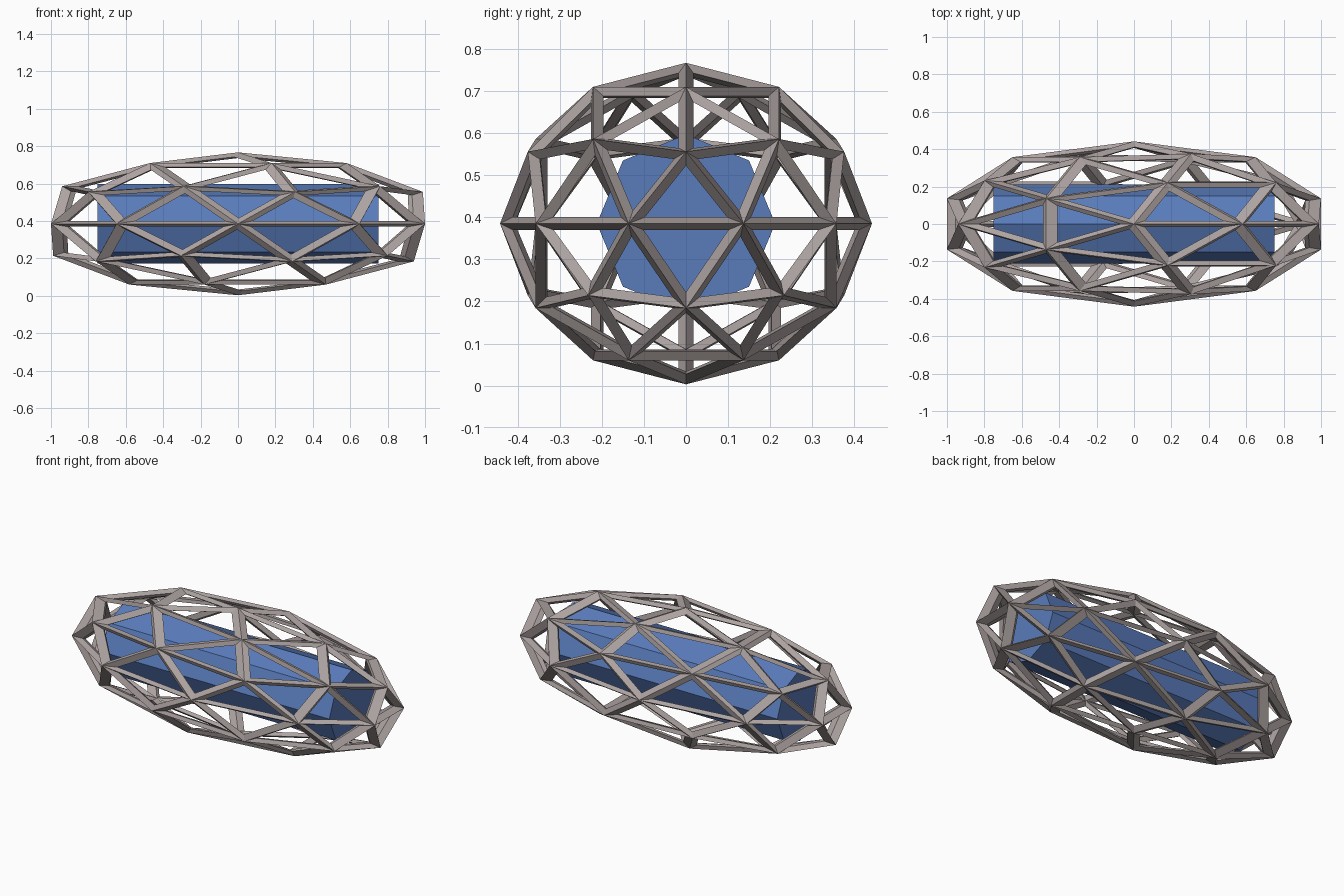
import bpy, math
from mathutils import Matrix

if "Cube" in bpy.data.objects:
    bpy.data.objects.remove(bpy.data.objects["Cube"])

CZ = 0.385                      # height of the centre line
SX, SY, SZ = 1.105, 0.442, 0.382  # outer half sizes of the stretched sphere
T = 0.08                        # strut thickness before stretching


def material(obj, name, rgb):
    m = bpy.data.materials.new(name)
    m.diffuse_color = (*rgb, 1)
    m.use_nodes = True
    m.node_tree.nodes["Principled BSDF"].inputs["Base Color"].default_value = m.diffuse_color
    obj.data.materials.append(m)


# Lattice cage: low-poly icosphere with flattened ends, turned to struts
bpy.ops.mesh.primitive_ico_sphere_add(subdivisions=2, radius=1)
cage = bpy.context.object
cage.name = "lattice_cage"
for v in cage.data.vertices:
    v.co.x = max(-0.905, min(0.905, v.co.x))
wire = cage.modifiers.new("struts", 'WIREFRAME')
wire.thickness = T
wire.offset = -1                # keep the outer ridges on the sphere
wire.use_even_offset = True
bpy.ops.object.modifier_apply(modifier="struts")
cage.data.transform(Matrix.Translation((0, 0, CZ)) @ Matrix.Diagonal((SX, SY, SZ, 1)))
material(cage, "warm_grey", (0.42, 0.37, 0.36))

# Inner core: eight-sided bar lying along x
bpy.ops.mesh.primitive_cylinder_add(vertices=8, radius=0.212, depth=1.5)
core = bpy.context.object
core.name = "inner_core"
core.data.transform(Matrix.Translation((0, 0, CZ)) @ Matrix.Rotation(math.pi / 2, 4, 'Y'))
material(core, "blue", (0.1, 0.2, 0.5))
